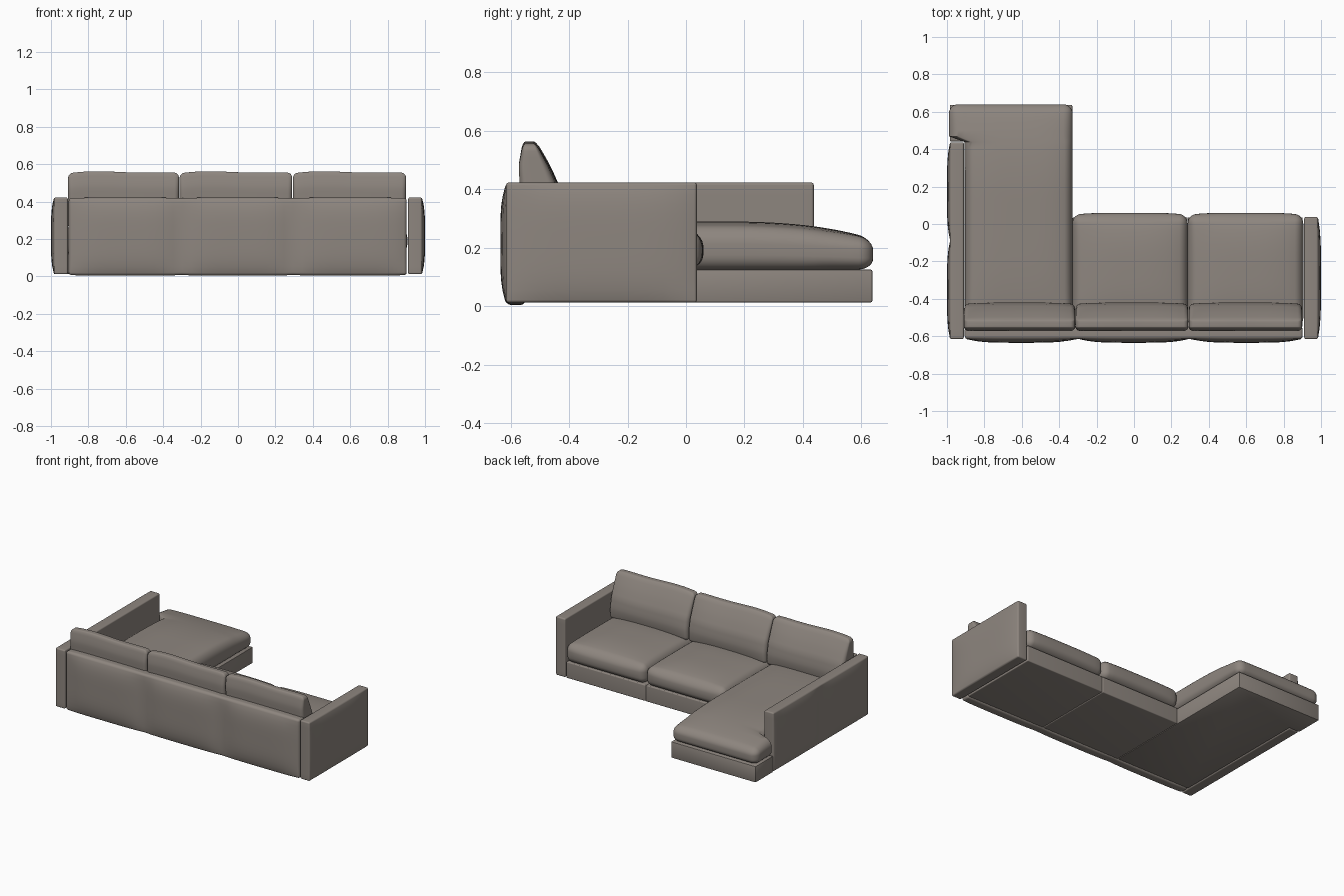
import bpy, bmesh, math
from mathutils import Vector

cube = bpy.data.objects.get("Cube")
if cube:
    bpy.data.objects.remove(cube, do_unlink=True)

fabric = bpy.data.materials.new("warm grey fabric")
fabric.use_nodes = True
COLOUR = (0.27, 0.238, 0.212, 1)
fabric.diffuse_color = COLOUR
fabric.node_tree.nodes["Principled BSDF"].inputs["Base Color"].default_value = COLOUR


def finish(name, bm, angle=40):
    bmesh.ops.recalc_face_normals(bm, faces=bm.faces[:])
    mesh = bpy.data.meshes.new(name)
    bm.to_mesh(mesh)
    bm.free()
    mesh.materials.append(fabric)
    obj = bpy.data.objects.new(name, mesh)
    bpy.context.collection.objects.link(obj)
    bpy.ops.object.select_all(action='DESELECT')
    obj.select_set(True)
    bpy.context.view_layer.objects.active = obj
    bpy.ops.object.shade_smooth_by_angle(angle=math.radians(angle))
    return obj


def soft_box(name, lo, hi, r, segs=(1, 1, 1), deform=None):
    """Gridded box with rounded edges; deform(p, t) gets t = 0..1 per axis."""
    lo, hi = Vector(lo), Vector(hi)
    size = hi - lo
    bm = bmesh.new()
    bmesh.ops.create_cube(bm, size=1)
    for v in bm.verts:
        v.co = [lo[i] + (v.co[i] + 0.5) * size[i] for i in range(3)]
    for axis in range(3):
        rim = [r * (1 - math.tan(math.radians(a))) for a in (30, 15, 0)]
        inner = size[axis] - 2 * r
        cuts = rim + [size[axis] - c for c in rim]
        cuts += [r + inner * k / segs[axis] for k in range(1, segs[axis])]
        normal = Vector([float(i == axis) for i in range(3)])
        for c in cuts:
            bmesh.ops.bisect_plane(bm, geom=bm.verts[:] + bm.edges[:] + bm.faces[:],
                                   plane_co=lo + normal * c, plane_no=normal)
    for v in bm.verts:
        core = Vector([min(max(v.co[i], lo[i] + r), hi[i] - r) for i in range(3)])
        v.co = core + (v.co - core).normalized() * r
        if deform:
            t = [min(max((v.co[i] - lo[i]) / size[i], 0), 1) for i in range(3)]
            v.co = deform(v.co.copy(), t)
    return finish(name, bm)


def swell(t, lobes=1, power=4):
    s = 1.0 if t >= 1 else (t * lobes) % 1
    return 1 - abs(2 * s - 1) ** power


def ramp(t, values):
    k = min(int(t * (len(values) - 1)), len(values) - 2)
    f = t * (len(values) - 1) - k
    return values[k] * (1 - f) + values[k + 1] * f


# Arms with padded outer faces
def arm(name, side, y_end, lobes):
    def pad(p, t):
        out = t[0] if side > 0 else 1 - t[0]
        p.x += side * 0.017 * out * swell(t[1], lobes) * swell(t[2])
        return p
    x = sorted((side * 0.91, side * 0.983))
    soft_box(name, (x[0], -0.615, 0.012), (x[1], y_end, 0.422), 0.009,
             (1, 12 * lobes, 12), pad)


arm("left_arm", 1, 0.037, 1)
arm("right_arm", -1, 0.437, 2)


# Backrest with three padded panels
def pad_back(p, t):
    p.y -= 0.022 * (1 - t[1]) * swell(t[0], 3) * swell(t[2])
    p.z += 0.004 * (2 * t[2] - 1) * swell(t[0], 3)
    return p


soft_box("backrest", (-0.905, -0.613, 0.008), (0.902, -0.55, 0.418), 0.015,
         (36, 1, 12), pad_back)

# Seat bases
for name, x0, x1 in (("middle_base", -0.328, 0.286), ("left_base", 0.288, 0.902)):
    soft_box(name, (x0, -0.55, 0.012), (x1, 0.036, 0.125), 0.006)

# Chaise base, an L-shaped plinth that wraps the end of the arm
bm = bmesh.new()
outline = [(-0.33, -0.55), (-0.33, 0.637), (-0.985, 0.637), (-0.985, 0.442),
           (-0.905, 0.442), (-0.905, -0.55)]
face = bm.faces.new([bm.verts.new((x, y, 0.012)) for x, y in outline])
top = bmesh.ops.extrude_face_region(bm, geom=[face])["geom"]
for v in top:
    if isinstance(v, bmesh.types.BMVert):
        v.co.z = 0.125
bmesh.ops.recalc_face_normals(bm, faces=bm.faces[:])
bmesh.ops.bevel(bm, geom=bm.edges[:], offset=0.006, segments=2, affect='EDGES', profile=0.5)
finish("chaise_base", bm)


# Seat cushions
def crown(p, t):
    p.z += 0.03 * t[2] * swell(t[0], 1, 3) * swell(t[1], 1, 3)
    p.y += 0.012 * t[1] * swell(t[0]) * swell(t[2], 1, 2)
    return p


for name, x0, x1 in (("middle_seat_cushion", -0.33, 0.287),
                     ("left_seat_cushion", 0.287, 0.905)):
    soft_box(name, (x0, -0.55, 0.125), (x1, 0.048, 0.255), 0.045, (14, 14, 2), crown)


# Chaise cushion, wider beyond the arm and sloping at the foot
def chaise(p, t):
    left = -0.99 if p.y > 0.44 else -0.905
    p.x = -0.328 + (p.x + 0.328) * (left + 0.328) / (-0.99 + 0.328)
    p.z += 0.027 * t[2] * swell(t[0]) * swell(t[1])
    p.z -= 0.028 * t[2] * (max(p.y - 0.15, 0) / 0.45) ** 2
    return p


soft_box("chaise_cushion", (-0.99, -0.55, 0.125), (-0.328, 0.64, 0.262), 0.05,
         (16, 36, 2), chaise)


# Leaning back cushions
def lean(p, t):
    back = ramp(t[2], (-0.55, -0.56, -0.568, -0.572, -0.558))
    front = ramp(t[2], (-0.43, -0.428, -0.443, -0.475, -0.512))
    puff = 0.012 * swell(t[0]) * swell(t[2], 1, 2)
    p.y = back + (front + puff - back) * t[1]
    p.z += 0.008 * t[2] * (swell(t[0]) - 0.5) + 0.004 * t[2] * math.sin(7 * t[0])
    return p


for name, x0, x1 in (("right_back_cushion", -0.908, -0.316),
                     ("middle_back_cushion", -0.312, 0.289),
                     ("left_back_cushion", 0.294, 0.898)):
    soft_box(name, (x0, -0.57, 0.25), (x1, -0.44, 0.555), 0.024, (14, 3, 12), lean)
